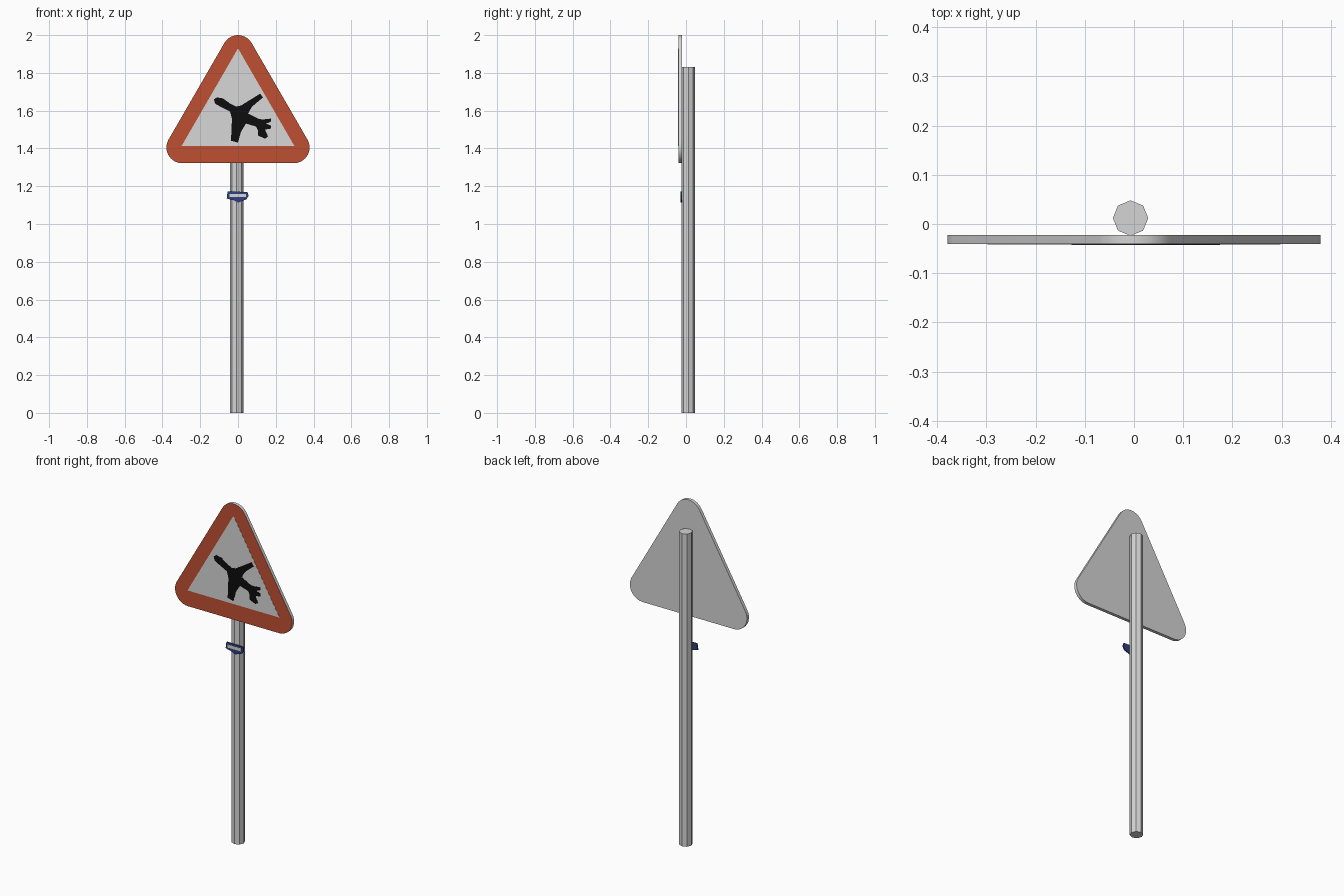
import bpy, bmesh, math

if "Cube" in bpy.data.objects:
    bpy.data.objects.remove(bpy.data.objects["Cube"])

def material(name, r, g, b):
    m = bpy.data.materials.new(name)
    m.diffuse_color = (r, g, b, 1)
    m.use_nodes = True
    m.node_tree.nodes["Principled BSDF"].inputs["Base Color"].default_value = m.diffuse_color
    return m

GREY = material("light grey metal", 0.66, 0.66, 0.66)
RED = material("orange red", 0.52, 0.08, 0.032)
WHITE = material("off white", 0.68, 0.68, 0.68)
BLACK = material("black", 0.004, 0.004, 0.004)
BLUE = material("dark blue", 0.03, 0.05, 0.22)

def plate(name, outline, y_front, y_back, mat, front_mat=None):
    """Extrude an (x, z) outline along y; optionally recolour the front face."""
    bm = bmesh.new()
    face = bm.faces.new([bm.verts.new((x, y_front, z)) for x, z in outline])
    ext = bmesh.ops.extrude_face_region(bm, geom=[face], use_keep_orig=True)
    for v in ext["geom"]:
        if isinstance(v, bmesh.types.BMVert):
            v.co.y = y_back
    bmesh.ops.recalc_face_normals(bm, faces=bm.faces)
    if front_mat:
        for f in bm.faces:
            f.material_index = 1 if f.normal.y < -0.9 else 0
    mesh = bpy.data.meshes.new(name)
    bm.to_mesh(mesh)
    bm.free()
    mesh.materials.append(mat)
    if front_mat:
        mesh.materials.append(front_mat)
    ob = bpy.data.objects.new(name, mesh)
    bpy.context.collection.objects.link(ob)
    return ob

def rounded(corners, radius, steps=10):
    """Round a regular polygon: an arc around each corner centre (ccw)."""
    n = len(corners)
    pts = []
    for i, (cx, cz) in enumerate(corners):
        px, pz = corners[i - 1]
        nx, nz = corners[(i + 1) % n]
        a0 = math.atan2(cz - pz, cx - px) - math.pi / 2
        a1 = math.atan2(nz - cz, nx - cx) - math.pi / 2
        sweep = (a1 - a0) % (2 * math.pi)
        for k in range(steps + 1):
            a = a0 + sweep * k / steps
            pts.append((cx + radius * math.cos(a), cz + radius * math.sin(a)))
    return pts

# Octagonal pole
bpy.ops.mesh.primitive_cylinder_add(vertices=8, radius=0.036, depth=1.83,
                                    location=(-0.007, 0.012, 0.915))
pole = bpy.context.object
pole.name = "pole"
pole.data.materials.append(GREY)

# Rounded triangular sign: red front, bare metal edge and back
FRONT = -0.041
centres = [(-0.296, 1.405), (0.296, 1.405), (0, 1.917)]
sign = plate("sign_plate", rounded(centres, 0.083), FRONT, -0.022, GREY, RED)
bpy.context.view_layer.objects.active = sign
bpy.ops.object.select_all(action='DESELECT')
sign.select_set(True)
bpy.ops.object.shade_smooth_by_angle(angle=math.radians(35))

# White inner triangle
plate("sign_field", [(-0.298, 1.414), (0.298, 1.414), (0, 1.93)],
      FRONT - 0.001, FRONT + 0.002, WHITE)

# Black aircraft silhouette
aircraft = [
    (-.127, 1.66), (-.111, 1.67), (-.08, 1.665), (-.042, 1.638), (-.01, 1.622),
    (.016, 1.627), (.117, 1.69), (.132, 1.67), (.075, 1.622), (.053, 1.585),
    (.106, 1.558), (.127, 1.553), (.175, 1.558), (.175, 1.542), (.148, 1.531),
    (.175, 1.521), (.175, 1.505), (.143, 1.5), (.159, 1.463), (.143, 1.452),
    (.106, 1.468), (.106, 1.495), (.095, 1.516), (.042, 1.532), (.016, 1.489),
    (0, 1.431), (-.037, 1.441), (-.032, 1.558), (-.042, 1.595), (-.095, 1.622),
    (-.122, 1.638)]
plate("aircraft_silhouette", aircraft, FRONT - 0.002, FRONT, BLACK)

# Small plain badge on the pole, blue with a pale panel
plate("badge", [(-.06, 1.135), (-.02, 1.125), (0, 1.113), (.02, 1.122), (.045, 1.13),
                (.056, 1.15), (.05, 1.17), (-.055, 1.172)], -0.029, -0.022, BLUE)
plate("badge_panel", [(-.046, 1.142), (.042, 1.142), (.042, 1.16), (-.046, 1.16)],
      -0.030, -0.028, WHITE)
